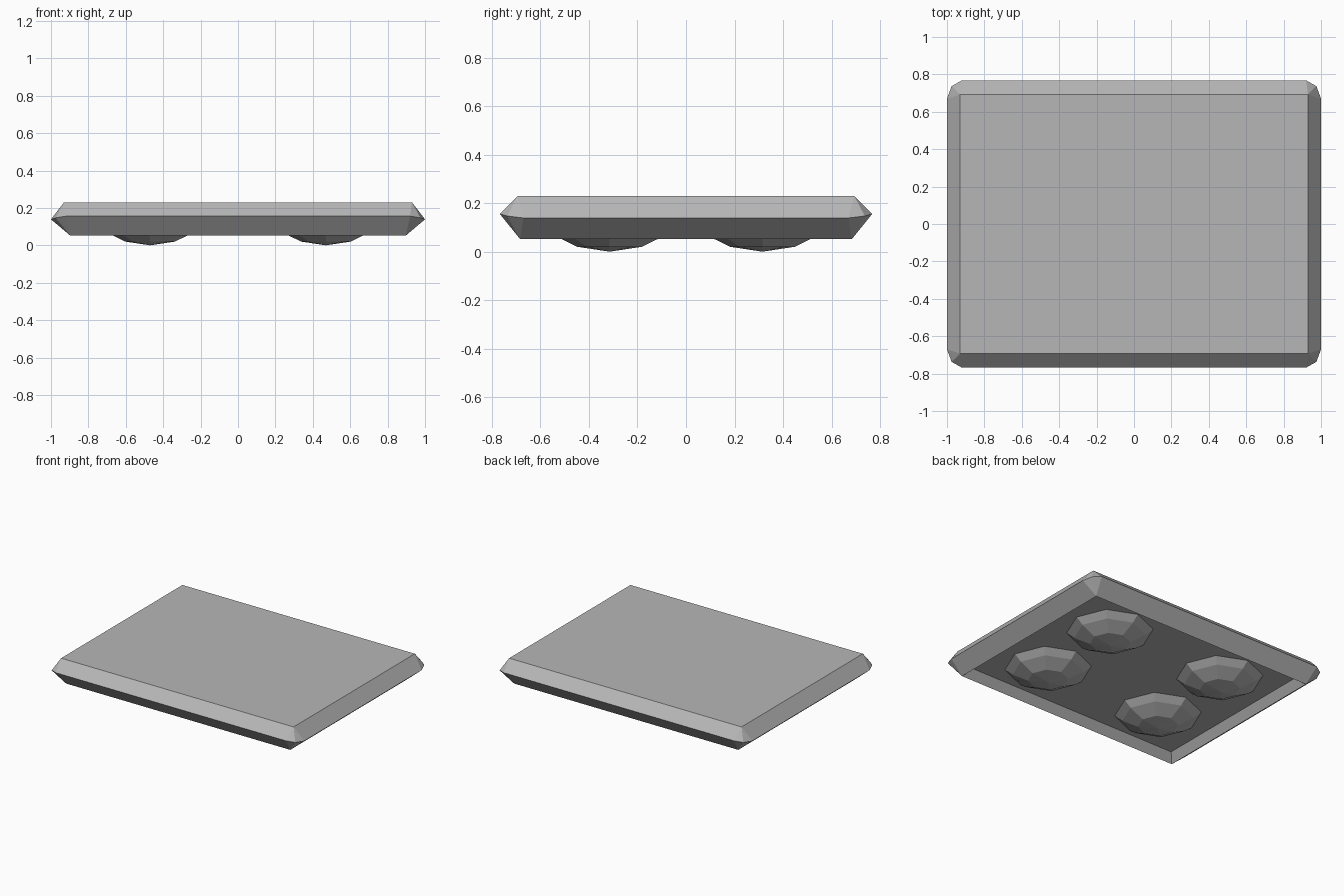
import bpy, bmesh
from math import cos, sin, tau

if "Cube" in bpy.data.objects:
    bpy.data.objects.remove(bpy.data.objects["Cube"])

grey = bpy.data.materials.new("dark_grey")
grey.diffuse_color = (0.47, 0.47, 0.47, 1)
grey.use_nodes = True
grey.node_tree.nodes["Principled BSDF"].inputs["Base Color"].default_value = grey.diffuse_color


def make_object(name, bm):
    bmesh.ops.remove_doubles(bm, verts=bm.verts, dist=0.0005)
    bmesh.ops.recalc_face_normals(bm, faces=bm.faces)
    mesh = bpy.data.meshes.new(name)
    bm.to_mesh(mesh)
    bm.free()
    mesh.materials.append(grey)
    ob = bpy.data.objects.new(name, mesh)
    bpy.context.collection.objects.link(ob)
    return ob


def bridge(bm, a, b):
    n = len(a)
    for i in range(n):
        j = (i + 1) % n
        bm.faces.new((a[i], a[j], b[j], b[i]))


def corner_ring(bm, corner):
    """Mirror one corner's points (x side to y side) into a closed ring."""
    pts = []
    for sx, sy in ((1, 1), (-1, 1), (-1, -1), (1, -1)):
        quarter = [(sx * x, sy * y, z) for x, y, z in corner]
        pts += quarter if sx * sy > 0 else quarter[::-1]
    return [bm.verts.new(p) for p in pts]


# Bevelled plate with a shallow recess underneath
bm = bmesh.new()
corners = [
    [(0.93, 0.693, 0.23)] * 3,                                         # top
    [(1.0, 0.67, 0.139), (0.975, 0.737, 0.147), (0.92, 0.768, 0.156)], # rim
    [(0.897, 0.684, 0.052)] * 3,                                       # lower edge
    [(0.855, 0.64, 0.11)] * 3,                                         # recess floor
]
rings = [corner_ring(bm, c) for c in corners]
for a, b in zip(rings, rings[1:]):
    bridge(bm, a, b)
bm.faces.new(rings[0])
bm.faces.new(rings[-1])
make_object("plate", bm)

# Four low-poly domed feet, open where they meet the recess floor
profile = [(0.285, 0.11), (0.235, 0.07), (0.133, 0.02)]
SIDES = 8
for label_y, sy in (("front", -1), ("back", 1)):
    for label_x, sx in (("left", -1), ("right", 1)):
        bm = bmesh.new()
        rings = [[bm.verts.new((r * cos(tau * i / SIDES), r * sin(tau * i / SIDES), z))
                  for i in range(SIDES)] for r, z in profile]
        for a, b in zip(rings, rings[1:]):
            bridge(bm, a, b)
        tip = bm.verts.new((0, 0, 0))
        for i in range(SIDES):
            bm.faces.new((rings[-1][i], rings[-1][(i + 1) % SIDES], tip))
        foot = make_object(f"{label_y}_{label_x}_foot", bm)
        foot.location = (sx * 0.47, sy * 0.315, 0)
